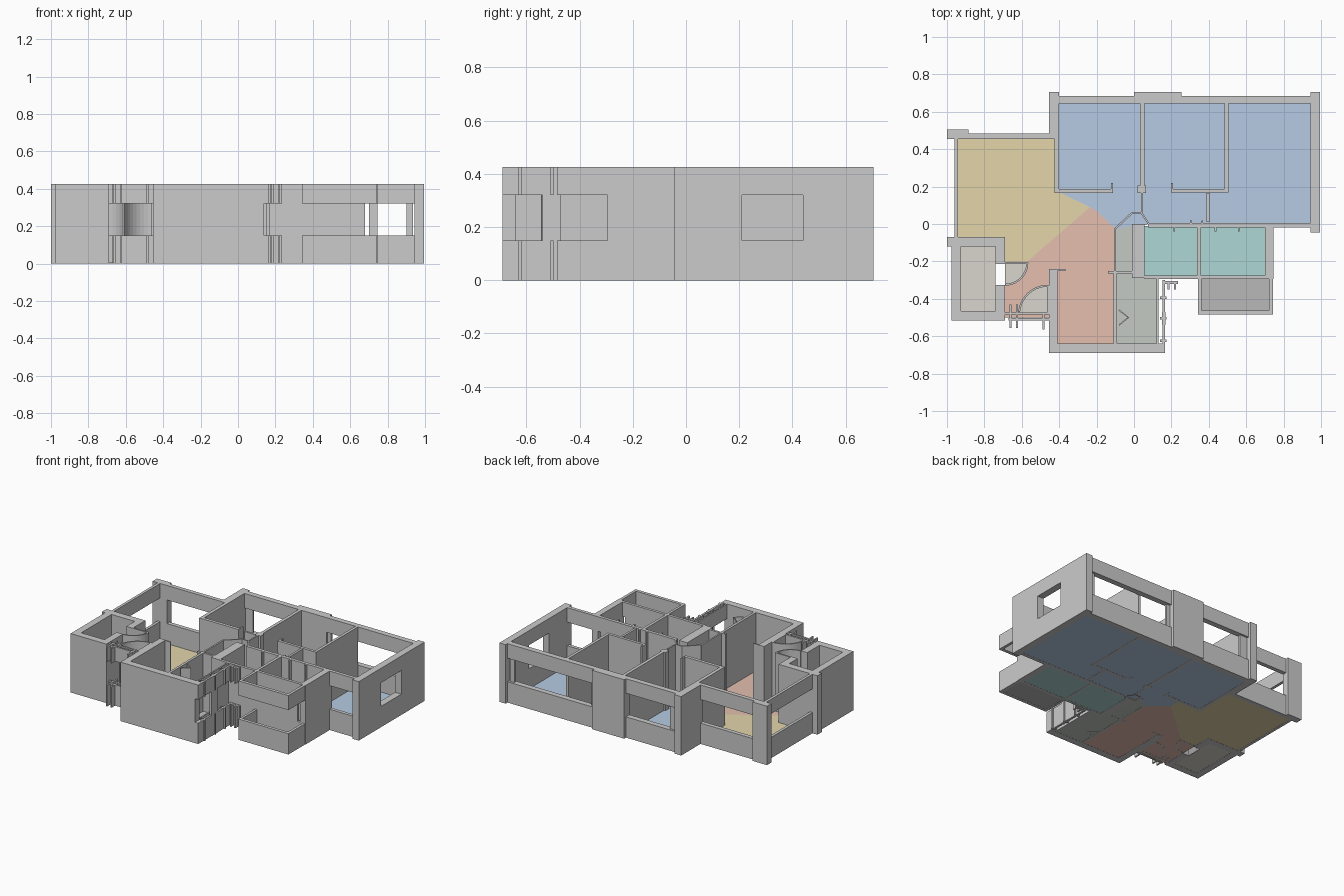
import bpy, bmesh, math
from mathutils import Vector

H = 0.425
FULL = [(0, H)]
RAILS = [(0, 0.15), (0.32, H)]      # sill and lintel around a window


def prism(bm, pts, z0, z1):
    area = sum(a[0] * b[1] - b[0] * a[1] for a, b in zip(pts, pts[1:] + pts[:1]))
    if area < 0:
        pts = pts[::-1]
    lo = [bm.verts.new((x, y, z0)) for x, y in pts]
    hi = [bm.verts.new((x, y, z1)) for x, y in pts]
    bm.faces.new(lo[::-1])
    bm.faces.new(hi)
    n = len(pts)
    for i in range(n):
        j = (i + 1) % n
        bm.faces.new((lo[i], lo[j], hi[j], hi[i]))


def finish(name, bm):
    me = bpy.data.meshes.new(name)
    bm.to_mesh(me)
    bm.free()
    ob = bpy.data.objects.new(name, me)
    bpy.context.collection.objects.link(ob)
    return ob


def walls(name, rects, bands=FULL):
    """Boxes given as x0, x1, y0, y1, repeated for each height band."""
    bm = bmesh.new()
    for x0, x1, y0, y1 in rects:
        for z0, z1 in bands:
            prism(bm, [(x0, y0), (x1, y0), (x1, y1), (x0, y1)], z0, z1)
    return finish(name, bm)


def strip(name, path, t):
    """Thin full-height wall along an open path."""
    p = [Vector(q) for q in path]
    left, right = [], []
    for i, q in enumerate(p):
        d = (p[min(i + 1, len(p) - 1)] - p[max(i - 1, 0)]).normalized()
        n = Vector((-d.y, d.x)) * t / 2
        left.append(tuple(q + n))
        right.append(tuple(q - n))
    bm = bmesh.new()
    prism(bm, left + right[::-1], 0, H)
    return finish(name, bm)


def floor(name, pts, color, z=0.001):
    bm = bmesh.new()
    prism(bm, pts, z, z + 0.004)
    bmesh.ops.triangulate(bm, faces=[f for f in bm.faces if len(f.verts) > 4])
    mat = bpy.data.materials.new(name + "_colour")
    mat.diffuse_color = (*color, 1)
    finish(name, bm).data.materials.append(mat)


def rect(x0, x1, y0, y1):
    return [(x0, y0), (x1, y0), (x1, y1), (x0, y1)]


def arc(cx, cy, r, a0, a1, n=10):
    return [(cx + r * math.cos(math.radians(a0 + (a1 - a0) * i / n)),
             cy + r * math.sin(math.radians(a0 + (a1 - a0) * i / n))) for i in range(n + 1)]


# Outer pillars and solid walls
walls("outer_pillars", [
    (-1, -0.885, 0.455, 0.505), (-0.455, -0.4, 0.455, 0.705),
    (0, 0.255, 0.645, 0.705), (-0.01, 0.055, -0.29, 0)])
walls("east_wall", [(0.945, 0.995, -0.045, 0.21), (0.945, 0.995, 0.44, 0.705)])
walls("east_window_rails", [(0.945, 0.995, 0.21, 0.44)], RAILS)

# Window walls, sill and lintel only
walls("north_window_rails", [
    (-0.885, -0.455, 0.455, 0.485), (-0.4, 0, 0.645, 0.685),
    (0.255, 0.945, 0.645, 0.685)], RAILS)
walls("west_window_rails", [(-0.96, -0.94, -0.07, 0.455)], RAILS)
walls("bedroom_south_rails", [(0.68, 0.945, -0.02, 0.005)], RAILS)
walls("window_posts", [(0.9, 0.935, 0.655, 0.67), (0.255, 0.285, 0.655, 0.67),
                       (-0.4, -0.34, 0.655, 0.67)])

# Bedroom partitions
walls("bedroom_partitions", [
    (-0.425, -0.4, 0.165, 0.455),
    (-0.425, -0.115, 0.165, 0.188), (-0.122, -0.112, 0.165, 0.22),
    (0.032, 0.055, 0.17, 0.645), (0.02, 0.065, 0.165, 0.205),
    (0.2, 0.505, 0.168, 0.188), (0.198, 0.208, 0.168, 0.22),
    (0.485, 0.505, 0.17, 0.645),
    (0.037, 0.047, 0.055, 0.165), (0.388, 0.404, 0.01, 0.165)])

# Wash rooms, with the corridor wall behind them
walls("washroom_walls", [
    (0.7, 0.745, -0.295, 0.005), (0.055, 0.68, -0.295, -0.275),
    (0.338, 0.358, -0.275, -0.01)])
walls("washroom_south_rails", [(0.68, 0.7, -0.295, -0.275)], RAILS)
walls("corridor_wall", [(0.075, 0.68, -0.018, 0.005), (0.3, 0.31, -0.018, 0.02),
                        (0.36, 0.37, -0.018, 0.02), (0.21, 0.22, -0.04, 0.005),
                        (0.43, 0.44, -0.04, 0.005), (0.555, 0.565, -0.04, 0.005)])
strip("corridor_angle_wall", [(-0.1, -0.025), (-0.01, 0.06), (0.04, 0.06), (0.08, 0)], 0.01)

# Balcony
walls("balcony_rails", [
    (0.342, 0.742, -0.485, -0.462), (0.342, 0.36, -0.462, -0.295),
    (0.722, 0.742, -0.462, -0.295)], RAILS)

# South room and kitchen
walls("south_room_walls", [
    (-0.455, 0.14, -0.69, -0.64), (-0.455, -0.408, -0.64, -0.25),
    (-0.455, -0.365, -0.25, -0.24),
    (-0.11, -0.092, -0.64, -0.25), (-0.14, -0.01, -0.265, -0.25),
    (-0.108, -0.096, -0.25, -0.025)])
walls("kitchen_window_rails",
      [(0.12, 0.13, -0.64, -0.29), (0.152, 0.166, -0.69, -0.3), (0.14, 0.152, -0.69, -0.64),
       (0.166, 0.235, -0.32, -0.305), (0.18, 0.19, -0.35, -0.32), (0.215, 0.225, -0.35, -0.32)]
      + [(0.138, 0.175, y, y + 0.012) for y in (-0.63, -0.51, -0.4)], RAILS)
walls("kitchen_window_posts", [(0.15, 0.168, -0.54, -0.47), (0.12, 0.13, -0.48, -0.29)])
strip("kitchen_bracket", [(-0.08, -0.46), (-0.03, -0.5), (-0.08, -0.54)], 0.008)

# West store room with a doorway
walls("store_room_walls", [
    (-1, -0.69, -0.12, -0.07), (-0.975, -0.925, -0.515, -0.12),
    (-0.925, -0.69, -0.515, -0.465),
    (-0.74, -0.69, -0.465, -0.325), (-0.74, -0.69, -0.215, -0.12)])

# Entrance and curved door screens
walls("entrance_rails", [
    (-0.69, -0.455, -0.485, -0.472), (-0.67, -0.455, -0.515, -0.502),
    (-0.665, -0.655, -0.555, -0.43), (-0.63, -0.62, -0.555, -0.43),
    (-0.49, -0.478, -0.565, -0.472)], RAILS)
walls("door_leaves", [(-0.69, -0.57, -0.215, -0.203), (-0.465, -0.455, -0.485, -0.33)])
a1 = arc(-0.69, -0.205, 0.12, 0, -90)
a2 = arc(-0.46, -0.485, 0.155, 90, 175)
strip("store_door_arc", a1, 0.01)
strip("entrance_door_arc", a2, 0.01)

# Coloured floors
BEIGE = (0.7, 0.67, 0.61)
floor("bedroom_floor", [
    (-0.4, 0.17), (-0.4, 0.645), (0.945, 0.645), (0.945, 0), (0.08, 0), (0.04, 0.06),
    (-0.01, 0.06), (-0.1, -0.025), (-0.2, 0.07), (-0.235, 0.09), (-0.235, 0.17)],
    (0.47, 0.6, 0.78))
floor("living_floor", [
    (-0.94, 0.455), (-0.425, 0.455), (-0.425, 0.17), (-0.235, 0.17), (-0.235, 0.09),
    (-0.57, -0.2), (-0.69, -0.2), (-0.69, -0.07), (-0.94, -0.07)], (0.77, 0.66, 0.4))
floor("hall_floor", [
    (-0.235, 0.09), (-0.2, 0.07), (-0.1, -0.025), (-0.1, -0.64), (-0.408, -0.64),
    (-0.408, -0.25), (-0.455, -0.25), (-0.455, -0.5), (-0.69, -0.5), (-0.69, -0.2),
    (-0.57, -0.2)], (0.78, 0.52, 0.43))
floor("washroom_floor", rect(0.055, 0.7, -0.275, -0.01), (0.42, 0.68, 0.66))
floor("balcony_floor", rect(0.36, 0.722, -0.462, -0.295), (0.48, 0.48, 0.49))
floor("kitchen_floor", [(-0.1, -0.64), (0.12, -0.64), (0.12, -0.28), (-0.01, -0.28),
                        (-0.01, 0.06), (-0.1, -0.025)], (0.56, 0.59, 0.54))
floor("store_floor", rect(-0.925, -0.74, -0.465, -0.12), BEIGE)
floor("store_door_floor", a1 + [(-0.69, -0.205)], BEIGE, 0.003)
floor("entrance_door_floor", a2 + [(-0.46, -0.485)], BEIGE, 0.003)
